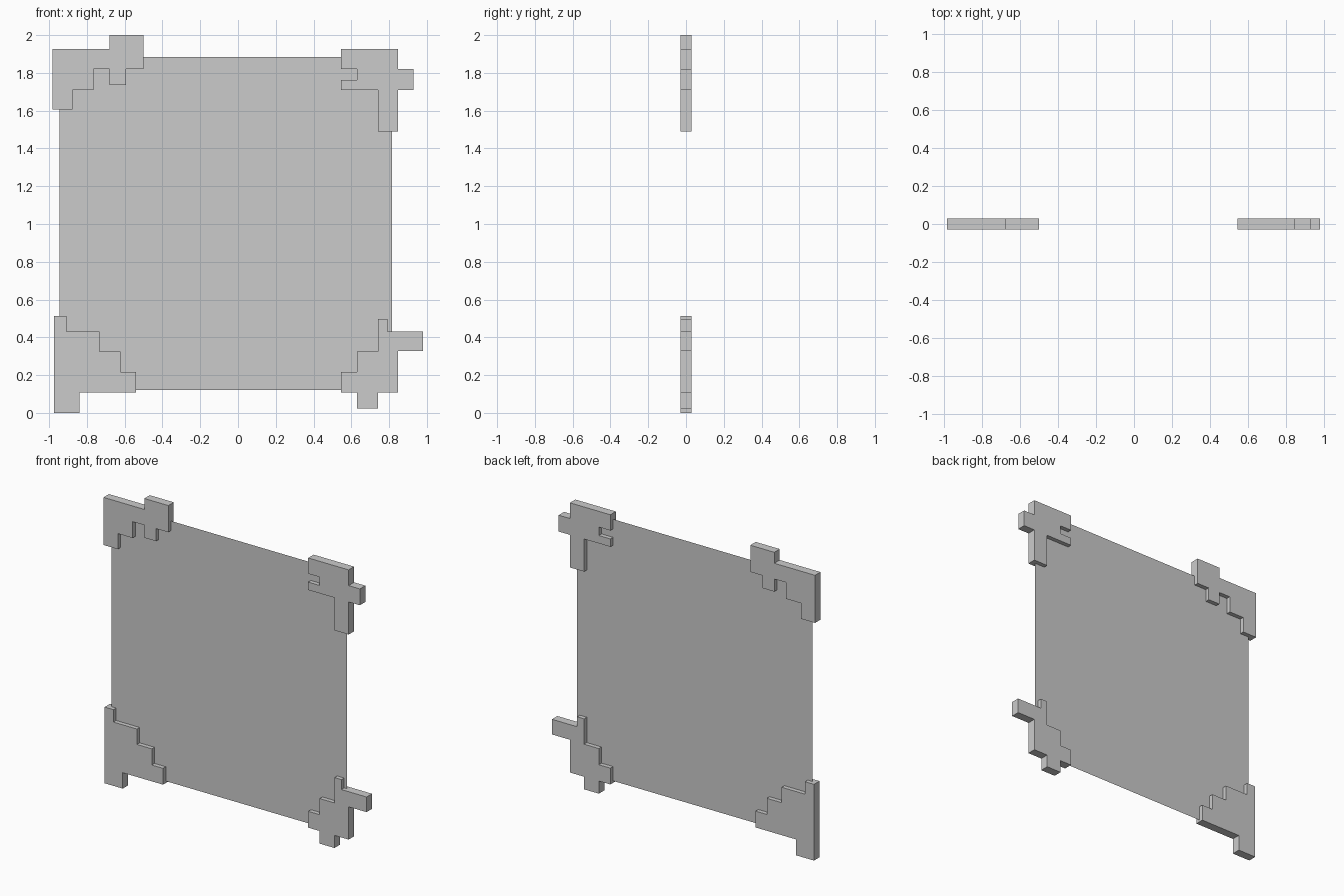
import bpy, bmesh

if "Cube" in bpy.data.objects:
    bpy.data.objects.remove(bpy.data.objects["Cube"])

HALF = 0.029  # half thickness of the corner blocks


def flat_part(name, outline, half=0.0):
    """Polygon in the xz plane, extruded to both sides when half > 0."""
    bm = bmesh.new()
    face = bm.faces.new([bm.verts.new((x, -half, z)) for x, z in outline])
    if half:
        ext = bmesh.ops.extrude_face_region(bm, geom=[face], use_keep_orig=True)
        verts = [v for v in ext["geom"] if isinstance(v, bmesh.types.BMVert)]
        bmesh.ops.translate(bm, verts=verts, vec=(0, 2 * half, 0))
        bmesh.ops.recalc_face_normals(bm, faces=bm.faces)
    mesh = bpy.data.meshes.new(name)
    bm.to_mesh(mesh)
    bm.free()
    obj = bpy.data.objects.new(name, mesh)
    bpy.context.collection.objects.link(obj)
    return obj


def stepped(name, path):
    """Staircase outline from alternating x, z values (horizontal move first)."""
    n = len(path)
    pts = []
    for i in range(0, n, 2):
        x, z, nx = path[i], path[i + 1], path[(i + 2) % n]
        pts += [(x, z), (nx, z)]
    return flat_part(name, pts, HALF)


# Thin picture sheet
flat_part("sheet", [(-0.945, 0.12), (0.815, 0.12), (0.815, 1.885), (-0.945, 1.885)])

# Stepped corner blocks of the frame
stepped("corner_top_left", [
    -0.983, 1.926, -0.679, 2.0, -0.50, 1.82, -0.592, 1.735,
    -0.679, 1.82, -0.766, 1.71, -0.877, 1.605])
stepped("corner_top_right", [
    0.544, 1.926, 0.846, 1.82, 0.93, 1.71, 0.846, 1.49,
    0.74, 1.71, 0.544, 1.763, 0.63, 1.82])
stepped("corner_bottom_left", [
    -0.975, 0.514, -0.909, 0.43, -0.734, 0.326, -0.623, 0.217,
    -0.539, 0.107, -0.84, 0.0])
stepped("corner_bottom_right", [
    0.74, 0.497, 0.792, 0.43, 0.98, 0.328, 0.846, 0.107,
    0.74, 0.022, 0.63, 0.107, 0.544, 0.217, 0.63, 0.326])
